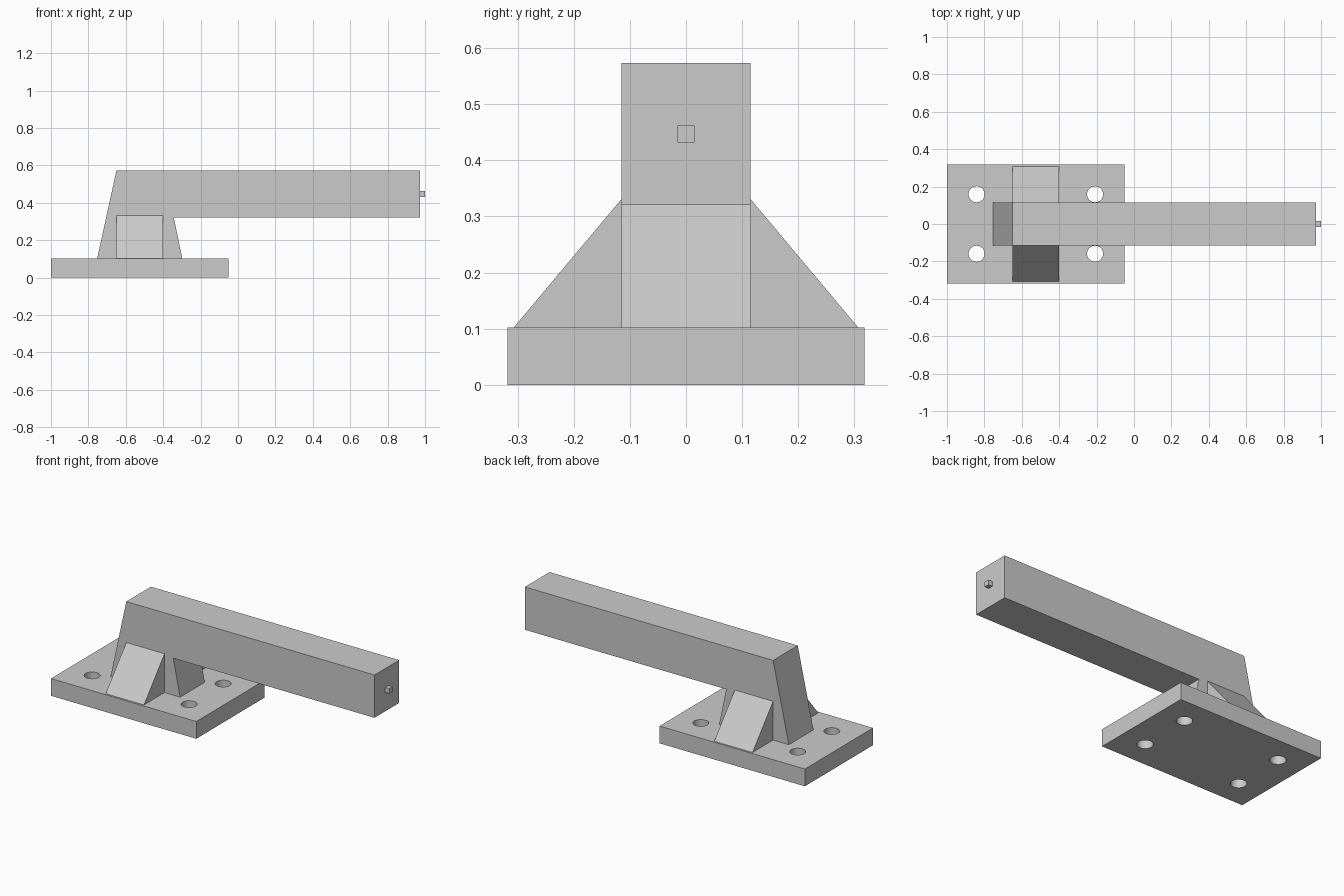
import bpy
import bmesh
from mathutils import Matrix, Vector

default_cube = bpy.data.objects.get("Cube")
if default_cube:
    bpy.data.objects.remove(default_cube, do_unlink=True)

# Single plain grey finish
grey = bpy.data.materials.new("plain_grey")
grey.use_nodes = True
grey.diffuse_color = (0.6, 0.6, 0.6, 1)
grey.node_tree.nodes["Principled BSDF"].inputs["Base Color"].default_value = grey.diffuse_color


def add_object(name, bm):
    bmesh.ops.recalc_face_normals(bm, faces=bm.faces)
    mesh = bpy.data.meshes.new(name)
    bm.to_mesh(mesh)
    bm.free()
    mesh.materials.append(grey)
    obj = bpy.data.objects.new(name, mesh)
    bpy.context.collection.objects.link(obj)
    return obj


def box(name, low, high):
    low, high = Vector(low), Vector(high)
    bm = bmesh.new()
    place = Matrix.Translation((low + high) / 2) @ Matrix.Diagonal((*(high - low), 1))
    bmesh.ops.create_cube(bm, size=1, matrix=place)
    return add_object(name, bm)


def extrude_profile(name, points, offset):
    bm = bmesh.new()
    face = bm.faces.new([bm.verts.new(p) for p in points])
    result = bmesh.ops.extrude_face_region(bm, geom=[face], use_keep_orig=True)
    moved = [g for g in result["geom"] if isinstance(g, bmesh.types.BMVert)]
    bmesh.ops.translate(bm, verts=moved, vec=offset)
    return add_object(name, bm)


BASE_TOP = 0.102
HALF_ARM = 0.115

# Mounting plate with four bolt holes
plate = box("base_plate", (-1, -0.318, 0), (-0.05, 0.318, BASE_TOP))
bm = bmesh.new()
for x in (-0.842, -0.208):
    for y in (-0.159, 0.159):
        bmesh.ops.create_cone(bm, cap_ends=True, segments=32, radius1=0.043, radius2=0.043,
                              depth=0.4, matrix=Matrix.Translation((x, y, BASE_TOP / 2)))
cutter = add_object("bolt_hole_cutter", bm)
cutter.hide_render = True
holes = plate.modifiers.new("bolt_holes", "BOOLEAN")
holes.operation = "DIFFERENCE"
holes.solver = "EXACT"
holes.object = cutter
bpy.ops.object.select_all(action="DESELECT")
plate.select_set(True)
bpy.context.view_layer.objects.active = plate
bpy.ops.object.modifier_apply(modifier=holes.name)
bpy.data.objects.remove(cutter, do_unlink=True)
bpy.ops.object.shade_smooth_by_angle()

# Tapered post and long horizontal arm in one profile
arm_outline = [(-0.753, BASE_TOP), (-0.65, 0.573), (0.973, 0.573),
               (0.973, 0.32), (-0.343, 0.32), (-0.298, BASE_TOP)]
extrude_profile("post_and_arm", [(x, -HALF_ARM, z) for x, z in arm_outline],
                (0, 2 * HALF_ARM, 0))

# Sloping side braces, running through the post
brace_outline = [(-0.307, BASE_TOP), (-HALF_ARM, 0.331),
                 (HALF_ARM, 0.331), (0.307, BASE_TOP)]
extrude_profile("side_braces", [(-0.65, y, z) for y, z in brace_outline], (0.25, 0, 0))

# Small square pin on the end of the arm
box("end_pin", (0.96, -0.015, 0.432), (1, 0.015, 0.462))
